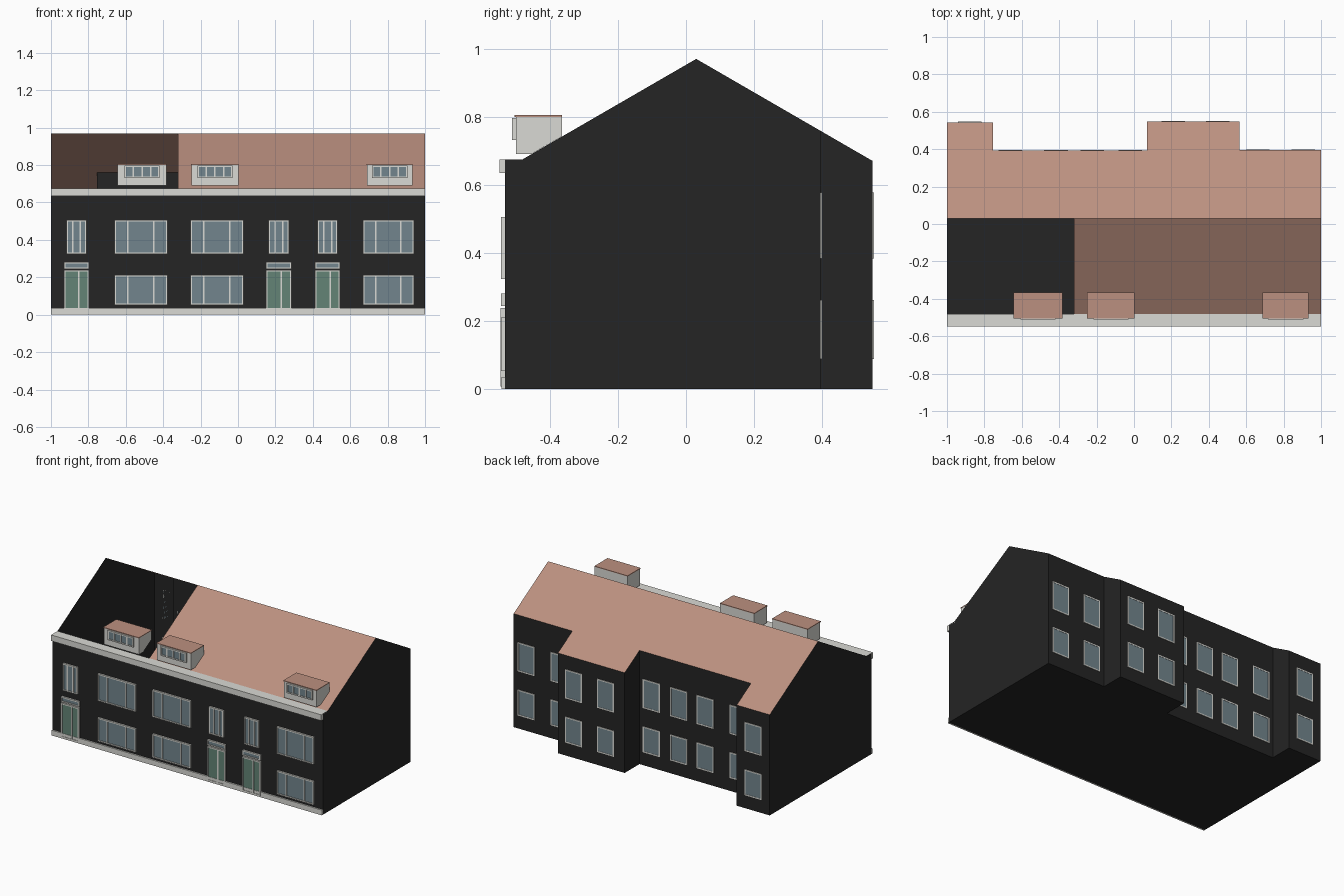
import bpy, bmesh

cube = bpy.data.objects.get("Cube")
if cube:
    bpy.data.objects.remove(cube, do_unlink=True)


def material(name, rgb):
    m = bpy.data.materials.new(name)
    m.use_nodes = True
    m.diffuse_color = (*rgb, 1)
    bsdf = next(n for n in m.node_tree.nodes if n.type == 'BSDF_PRINCIPLED')
    bsdf.inputs["Base Color"].default_value = (*rgb, 1)
    bsdf.inputs["Roughness"].default_value = 0.8
    return m


BRICK = material("black_brick", (0.018, 0.018, 0.018))
ROOF = material("clay_roof", (0.50, 0.28, 0.215))
TRIM = material("pale_trim", (0.70, 0.70, 0.66))
GLASS = material("blue_grey_glass", (0.17, 0.235, 0.27))
DOOR = material("green_door", (0.125, 0.23, 0.18))


def finish(bm, name, mats):
    me = bpy.data.meshes.new(name)
    bm.to_mesh(me)
    bm.free()
    for m in mats:
        me.materials.append(m)
    ob = bpy.data.objects.new(name, me)
    bpy.context.collection.objects.link(ob)
    return ob


def poly(bm, pts, mat=0):
    f = bm.faces.new([bm.verts.new(p) for p in pts])
    f.material_index = mat
    return f


def add_box(bm, x0, x1, y0, y1, z0, z1, mat=0):
    before = set(bm.faces)
    geo = bmesh.ops.create_cube(bm, size=1)
    for v in geo["verts"]:
        v.co = ((x0 + x1) / 2 + v.co.x * (x1 - x0),
                (y0 + y1) / 2 + v.co.y * (y1 - y0),
                (z0 + z1) / 2 + v.co.z * (z1 - z0))
    for f in set(bm.faces) - before:
        f.material_index = mat


def box(name, x0, x1, y0, y1, z0, z1, mat):
    bm = bmesh.new()
    add_box(bm, x0, x1, y0, y1, z0, z1)
    return finish(bm, name, [mat])


# Main dimensions
FRONT, EAVE_Y, EAVE = -0.532, -0.48, 0.675
RIDGE_Y, RIDGE = 0.03, 0.97
SLOPE = (RIDGE - EAVE) / (RIDGE_Y - EAVE_Y)
ROOF_GAP = -0.32          # the front roof is open on the -x side of this
BACK = [(-1, -0.755, 0.543), (-0.755, 0.07, 0.392),
        (0.07, 0.565, 0.548), (0.565, 1, 0.395)]


def back_z(y):
    return RIDGE - (y - RIDGE_Y) * SLOPE


# Brick shell: front, gables, stepped rear walls and floor
bm = bmesh.new()
poly(bm, [(-1, FRONT, 0), (1, FRONT, 0), (1, FRONT, EAVE), (-1, FRONT, EAVE)])
for x, yb in ((-1, BACK[0][2]), (1, BACK[-1][2])):
    profile = [(FRONT, 0), (yb, 0), (yb, back_z(yb)), (RIDGE_Y, RIDGE),
               (EAVE_Y, EAVE), (FRONT, EAVE)]
    poly(bm, [(x, y, z) for y, z in (profile if x > 0 else profile[::-1])])
for x0, x1, y in BACK:
    h = back_z(y)
    poly(bm, [(x1, y, 0), (x0, y, 0), (x0, y, h), (x1, y, h)])
    poly(bm, [(x0, FRONT, 0), (x0, y, 0), (x1, y, 0), (x1, FRONT, 0)])
for a, b in zip(BACK, BACK[1:]):
    x, ya, yb = a[1], a[2], b[2]
    poly(bm, [(x, yb, 0), (x, ya, 0), (x, ya, back_z(ya)), (x, yb, back_z(yb))])
finish(bm, "brick_walls", [BRICK])

# Roof sheets: rear slope follows the stepped walls
bm = bmesh.new()
poly(bm, [(ROOF_GAP, EAVE_Y, EAVE), (1, EAVE_Y, EAVE),
          (1, RIDGE_Y, RIDGE), (ROOF_GAP, RIDGE_Y, RIDGE)])
for x0, x1, y in BACK:
    h = back_z(y)
    poly(bm, [(x0, RIDGE_Y, RIDGE), (x1, RIDGE_Y, RIDGE), (x1, y, h), (x0, y, h)])
finish(bm, "roof", [ROOF])

# Cornice, gutter ledge and plinth
box("cornice", -1, 1, -0.548, FRONT, 0.635, EAVE, TRIM)
box("gutter_ledge", -1, 1, FRONT, EAVE_Y, EAVE - 0.008, EAVE, TRIM)
box("plinth", -1, 1, -0.542, FRONT, 0, 0.035, TRIM)


def framed(name, x0, x1, z0, z1, wall, out, depth, bars=(), fill=GLASS, w=0.008):
    """Framed opening on a wall; out is -1 for front, 1 for rear."""
    bm = bmesh.new()

    def part(xa, xb, za, zb, d, mat):
        ya, yb = sorted((wall, wall + out * d))
        add_box(bm, xa, xb, ya, yb, za, zb, mat)

    part(x0, x0 + w, z0, z1, depth, 0)
    part(x1 - w, x1, z0, z1, depth, 0)
    part(x0 + w, x1 - w, z0, z0 + w, depth, 0)
    part(x0 + w, x1 - w, z1 - w, z1, depth, 0)
    for t in bars:
        c = x0 + t * (x1 - x0)
        part(c - w / 2, c + w / 2, z0 + w, z1 - w, depth, 0)
    part(x0 + w, x1 - w, z0 + w, z1 - w, depth * 0.6, 1)
    return finish(bm, name, [TRIM, fill])


# Front windows
UPPER, LOWER = (0.324, 0.506), (0.053, 0.211)
for i, (x0, x1) in enumerate([(-0.66, -0.378), (-0.254, 0.03), (0.667, 0.94)]):
    for level, (z0, z1) in (("upper", UPPER), ("lower", LOWER)):
        framed(f"front_window_{level}_{i}", x0, x1, z0, z1, FRONT, -1, 0.012,
               (0.25, 0.74))

# Doors, each with a transom light and a narrow window above
for i, c in enumerate([-0.864, 0.218, 0.479]):
    framed(f"front_door_{i}", c - 0.067, c + 0.067, 0.008, 0.238, FRONT, -1,
           0.013, (0.6,), DOOR)
    framed(f"door_transom_{i}", c - 0.067, c + 0.067, 0.244, 0.281, FRONT, -1, 0.012)
    framed(f"stair_window_{i}", c - 0.054, c + 0.054, *UPPER, FRONT, -1, 0.012,
           (0.32, 0.7))

# Rear windows, two storeys
REAR = [[-0.878], [-0.662, -0.417, -0.223, -0.02], [0.211, 0.448], [0.662, 0.905]]
for (x0, x1, y), centres in zip(BACK, REAR):
    for c in centres:
        for level, z0, z1 in (("upper", 0.384, 0.578), ("lower", 0.088, 0.261)):
            framed(f"rear_window_{level}", c - 0.063, c + 0.063, z0, z1, y, 1, 0.004)

# Dormers with sloping undersides, flat clay tops and a strip of four panes
DY0, DY1, DZ0, DZ1 = -0.5, -0.365, 0.69, 0.8
side = [(DY0, DZ0), (-0.455, DZ0), (DY1, 0.742), (DY1, DZ1), (DY0, DZ1)]
for i, (x0, x1) in enumerate([(-0.643, -0.383), (-0.248, 0.002), (0.69, 0.932)]):
    bm = bmesh.new()
    f = poly(bm, [(x0, y, z) for y, z in side])
    ext = bmesh.ops.extrude_face_region(bm, geom=[f])
    for v in ext["geom"]:
        if isinstance(v, bmesh.types.BMVert):
            v.co.x = x1
    bmesh.ops.recalc_face_normals(bm, faces=bm.faces[:])
    finish(bm, f"dormer_{i}", [TRIM])
    box(f"dormer_roof_{i}", x0 - 0.002, x1 + 0.002, DY0 - 0.004, DY1,
        DZ1, DZ1 + 0.005, ROOF)
    c = (x0 + x1) / 2
    framed(f"dormer_window_{i}", c - 0.094, c + 0.094, 0.732, 0.797, DY0, -1,
           0.011, (0.25, 0.5, 0.75))
